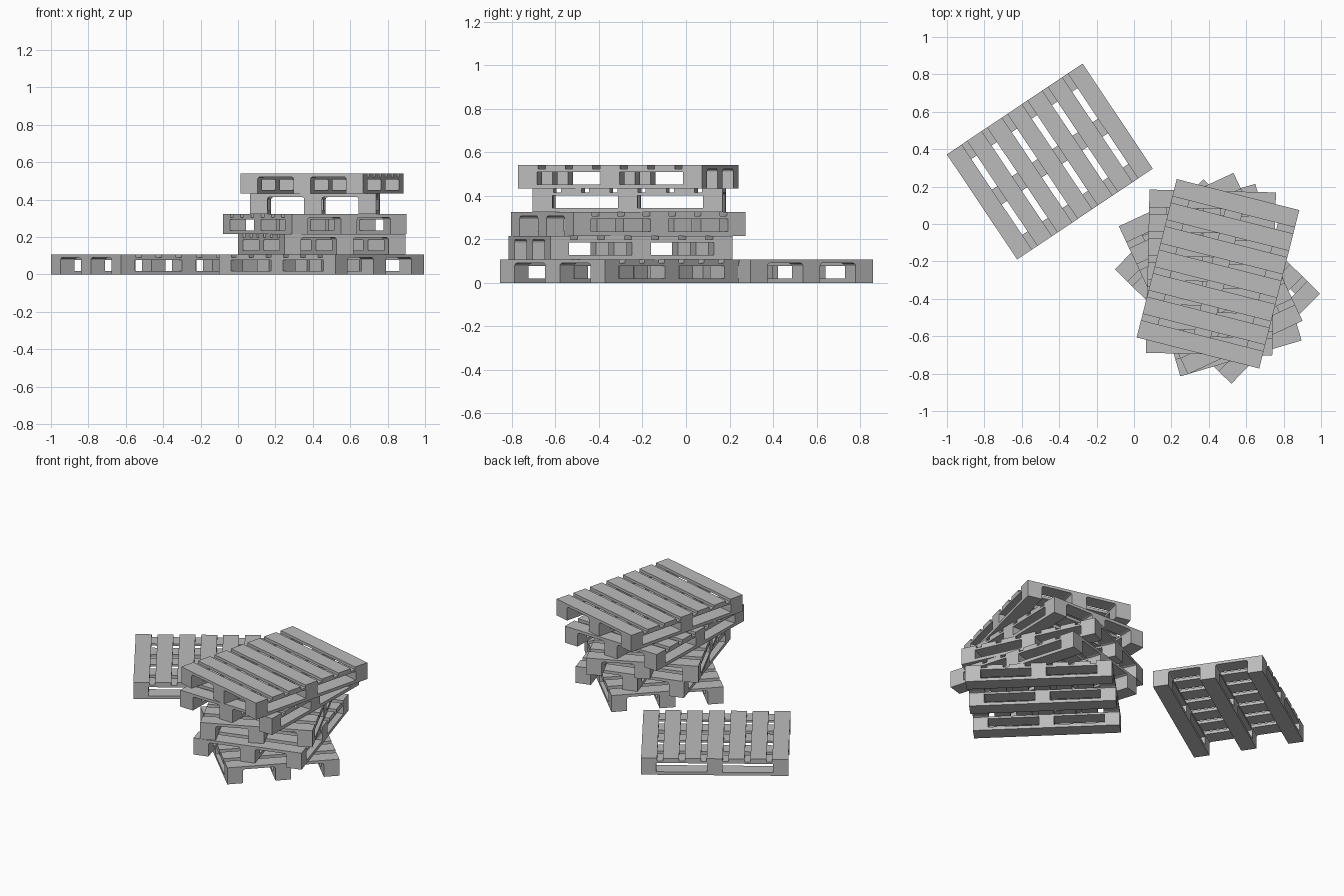
import bpy, bmesh, math
from mathutils import Matrix, Vector

if "Cube" in bpy.data.objects:
    bpy.data.objects.remove(bpy.data.objects["Cube"])

LONG, SHORT, H = 0.873, 0.676, 0.108     # overall pallet size
SLAT_W, SLAT_T = 0.095, 0.018            # deck boards
BEAM_W, BLOCK_L = 0.094, 0.09            # runners and blocks
Z_LOW, Z_HIGH, Z_DECK = 0.02, 0.077, H - SLAT_T

wood = bpy.data.materials.new("plain grey")
wood.diffuse_color = (0.5, 0.5, 0.5, 1)
wood.use_nodes = True
wood.node_tree.nodes["Principled BSDF"].inputs["Base Color"].default_value = wood.diffuse_color


def box(bm, x0, x1, y0, y1, z0, z1):
    m = Matrix.Translation(((x0 + x1) / 2, (y0 + y1) / 2, (z0 + z1) / 2))
    m = m @ Matrix.Diagonal((x1 - x0, y1 - y0, z1 - z0, 1))
    bmesh.ops.create_cube(bm, size=1, matrix=m)


def fillet(bm, x0, x1, y, side, r=0.012):
    """Small corner piece under an end board, beside a runner."""
    prof = [(y, Z_DECK), (y + side * r, Z_DECK),
            (y + side * r * 0.3, Z_DECK - r * 0.3), (y, Z_DECK - r)]
    a = [bm.verts.new((x0, p, z)) for p, z in prof]
    b = [bm.verts.new((x1, p, z)) for p, z in prof]
    bm.faces.new(a)
    bm.faces.new(b[::-1])
    for i in range(4):
        j = (i + 1) % 4
        bm.faces.new((a[j], a[i], b[i], b[j]))


def finish(name, bm, matrix):
    bmesh.ops.recalc_face_normals(bm, faces=bm.faces)
    me = bpy.data.meshes.new(name)
    bm.to_mesh(me)
    bm.free()
    me.materials.append(wood)
    ob = bpy.data.objects.new(name, me)
    ob.matrix_world = matrix
    bpy.context.collection.objects.link(ob)


def pallet(name, x, y, level, angle):
    place = (Matrix.Translation((x, y, level * H))
             @ Matrix.Rotation(math.radians(angle), 4, 'Z'))
    hl, hs = LONG / 2, SHORT / 2

    # seven deck boards across the short direction
    bm = bmesh.new()
    pitch = (LONG - SLAT_W) / 6
    for i in range(7):
        x0 = -hl + i * pitch
        box(bm, x0, x0 + SLAT_W, -hs, hs, Z_DECK, H)
    finish(name + "_deck_boards", bm, place)

    # three runners, each with two fork openings
    bm = bmesh.new()
    for k in (-1, 0, 1):
        yc = k * (hs - BEAM_W / 2)
        y0, y1 = yc - BEAM_W / 2, yc + BEAM_W / 2
        box(bm, -hl, hl, y0, y1, 0, Z_LOW)
        box(bm, -hl, hl, y0, y1, Z_HIGH, Z_DECK)
        for b in (-1, 0, 1):
            xc = b * (hl - BLOCK_L / 2)
            box(bm, xc - BLOCK_L / 2, xc + BLOCK_L / 2, y0, y1, Z_LOW, Z_HIGH)
        # corner pieces at both ends
        for x0 in (-hl, hl - SLAT_W):
            if k < 1:
                fillet(bm, x0, x0 + SLAT_W, y1, 1)
            if k > -1:
                fillet(bm, x0, x0 + SLAT_W, y0, -1)
    finish(name + "_runners", bm, place)


# one loose pallet and a twisted stack of five
pallet("loose_pallet", -0.45, 0.334, 0, 33.8)
stack = [(0.446, -0.307, -44.5), (0.448, -0.300, 106.5), (0.410, -0.265, 115),
         (0.411, -0.260, 88.7), (0.449, -0.266, 75.8)]
for n, (px, py, a) in enumerate(stack):
    pallet(f"stacked_pallet_{n + 1}", px, py, n, a)
